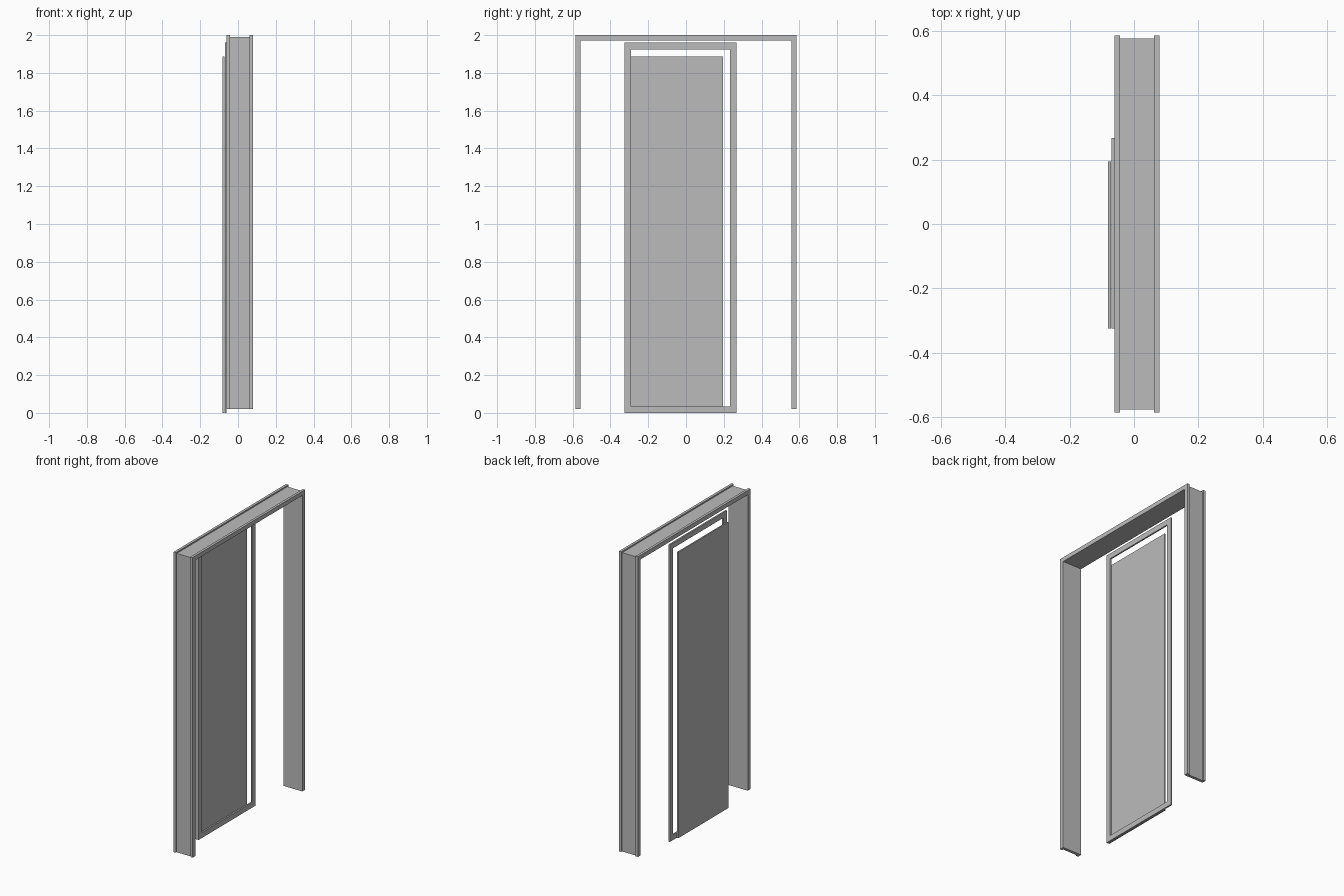
import bpy
import bmesh

old = bpy.data.objects.get("Cube")
if old:
    bpy.data.objects.remove(old, do_unlink=True)

# One plain grey for everything
grey = bpy.data.materials.new("plain grey")
grey.use_nodes = True
colour = (0.5, 0.5, 0.5, 1)
grey.diffuse_color = colour
grey.node_tree.nodes["Principled BSDF"].inputs["Base Color"].default_value = colour


def finish(name, bm):
    bmesh.ops.recalc_face_normals(bm, faces=bm.faces)
    mesh = bpy.data.meshes.new(name)
    bm.to_mesh(mesh)
    bm.free()
    mesh.materials.append(grey)
    obj = bpy.data.objects.new(name, mesh)
    bpy.context.collection.objects.link(obj)
    return obj


def sweep(name, profile, stations, closed):
    """Carry an (x, inset) profile round mitred (y, z, y inset, z inset) stations."""
    bm = bmesh.new()
    rings = [[bm.verts.new((x, y + d * dy, z + d * dz)) for x, d in profile]
             for y, z, dy, dz in stations]
    pairs = list(zip(rings, rings[1:]))
    if closed:
        pairs.append((rings[-1], rings[0]))
    else:
        bm.faces.new(rings[0])
        bm.faces.new(rings[-1])
    n = len(profile)
    for a, b in pairs:
        for i in range(n):
            j = (i + 1) % n
            bm.faces.new((a[i], a[j], b[j], b[i]))
    return finish(name, bm)


def box(name, low, high):
    bm = bmesh.new()
    bmesh.ops.create_cube(bm, size=1)
    for v in bm.verts:
        v.co = [(lo + hi) / 2 + c * (hi - lo) for lo, hi, c in zip(low, high, v.co)]
    return finish(name, bm)


# Outer door frame: channel section with its groove facing outwards
half, top, base = 0.586, 2.0, 0.02
depth, groove = 0.028, 0.009
channel = [(-0.06, 0), (-0.043, 0), (-0.043, groove), (0.062, groove),
           (0.062, 0), (0.079, 0), (0.079, depth), (-0.06, depth)]
sweep("door_frame", channel,
      [(-half, base, 1, 0), (-half, top, 1, -1),
       (half, top, -1, -1), (half, base, -1, 0)], False)

# Flat rectangular surround behind the frame
near, far, head = -0.325, 0.268, 1.96
strip = [(-0.07, 0), (-0.06, 0), (-0.06, 0.035), (-0.07, 0.035)]
sweep("panel_surround", strip,
      [(near, 0, 1, 1), (near, head, 1, -1),
       (far, head, -1, -1), (far, 0, -1, 1)], True)

# Thin door slab behind the surround
box("door_panel", (-0.081, near, 0), (-0.072, 0.195, 1.886))
